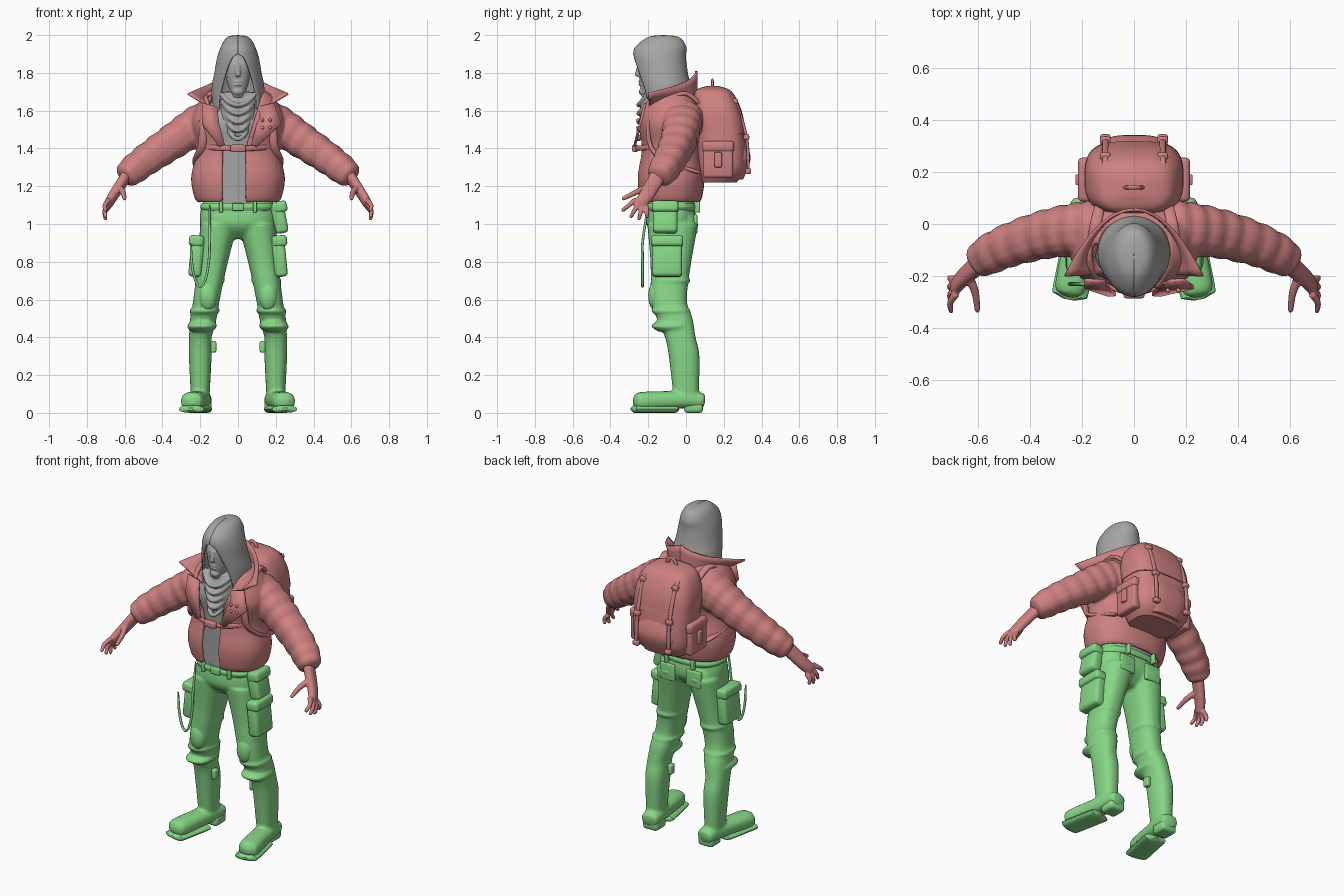
import bpy, bmesh
from math import sin, cos, pi, asin, radians
from mathutils import Vector, Matrix

default_cube = bpy.data.objects.get("Cube")
if default_cube:
    bpy.data.objects.remove(default_cube, do_unlink=True)


def material(name, red, green, blue):
    mat = bpy.data.materials.new(name)
    mat.use_nodes = True
    mat.diffuse_color = (red, green, blue, 1)
    mat.node_tree.nodes["Principled BSDF"].inputs["Base Color"].default_value = mat.diffuse_color
    return mat


RED = material("dusty red", .62, .22, .22)
GREEN = material("light green", .24, .68, .24)
GREY = material("mid grey", .38, .38, .38)
ALONG_X, ALONG_Y, ALONG_Z = Vector((1, 0, 0)), Vector((0, 1, 0)), Vector((0, 0, 1))
SIDES = (-1, 1)
HIP_Y = CHEST_Y = -.08


def spline(keys, steps):
    """Catmull-Rom interpolation of equally long tuples."""
    points = []
    last = len(keys) - 1
    for index in range(last):
        before, start, end, after = (keys[max(0, min(last, index + k))] for k in (-1, 0, 1, 2))
        for step in range(steps):
            t = step / steps
            points.append([q + t * (r - p) / 2 + t * t * (p - 2.5 * q + 2 * r - s / 2)
                           + t ** 3 * (s - p + 3 * (q - r)) / 2
                           for p, q, r, s in zip(before, start, end, after)])
    return points + [list(keys[last])]


def finish(name, bm, mat):
    bmesh.ops.recalc_face_normals(bm, faces=bm.faces)
    mesh = bpy.data.meshes.new(name)
    bm.to_mesh(mesh)
    bm.free()
    mesh.materials.append(mat)
    mesh.shade_smooth()
    mesh.set_sharp_from_angle(angle=radians(40))
    part = bpy.data.objects.new(name, mesh)
    bpy.context.collection.objects.link(part)
    return part


def skin(name, rings, mat, closed=True, thick=0):
    """Faces between successive rings of points, capped or given thickness."""
    bm = bmesh.new()
    rows = [[bm.verts.new(point) for point in ring] for ring in rings]
    count = len(rows[0])
    for lower, upper in zip(rows, rows[1:]):
        for i in range(count if closed else count - 1):
            j = (i + 1) % count
            bm.faces.new((lower[i], lower[j], upper[j], upper[i]))
    if closed:
        bm.faces.new(rows[0])
        bm.faces.new(rows[-1])
    part = finish(name, bm, mat)
    if thick:
        shell = part.modifiers.new("thickness", "SOLIDIFY")
        shell.thickness, shell.offset = thick, 0
    return part


def oval(angle, power):
    """Point on a unit superellipse, starting at the front."""
    def bend(value):
        return abs(value) ** (2 / power) * (1 if value > 0 else -1)
    return bend(sin(angle)), bend(cos(angle))


def stack(name, profile, mat, y=HIP_Y, depth=1.0, power=2.4, side=1, splay=None, opening=None, thick=0):
    """Level rings (height, radius, optional y); opening cuts the front between two x values."""
    rings, sides = [], 48
    for z, radius, *own_y in spline(profile, 6):
        middle = own_y[0] if own_y else y
        reach = depth(radius) if callable(depth) else depth * radius
        shift = splay(z) if splay else 0
        start, stop = 0, 2 * pi
        if opening:
            right, left = (min(1, abs(x) / radius) ** (power / 2) for x in opening(z))
            start, stop = asin(left), stop - asin(right)
        ring = [oval(start + (stop - start) * i / sides, power) for i in range(sides + bool(opening))]
        rings.append([(side * (shift + radius * u), middle - reach * v, z) for u, v in ring])
    return skin(name, rings, mat, not opening, thick)


def sweep(name, path, width, height, mat, side=1, up=ALONG_Z, taper=0.0, puffs=0):
    """Round-ended tube along a path; width lies square to the up direction."""
    points = [Vector(point) for point in spline(path, 10)]
    last, sides, rings = len(points) - 1, 16, []
    for i, centre in enumerate(points):
        t = i / last
        ahead = (points[min(last, i + 1)] - points[max(0, i - 1)]).normalized()
        across = ahead.cross(up).normalized()
        over = across.cross(ahead)
        scale = (1 - taper * t) * max(.1, 1 - abs(2 * t - 1) ** 12) ** .5
        scale *= 1 + .1 * abs(sin(pi * puffs * t))
        ring = []
        for k in range(sides):
            u, v = oval(2 * pi * k / sides, 2.4)
            point = centre + scale * (across * width * u + over * height * v)
            ring.append((side * point.x, point.y, point.z))
        rings.append(ring)
    return skin(name, rings, mat)


def bow(x, y, z, y_rise=0.0, z_rise=0.0):
    """Symmetrical curved path through its middle point."""
    return [(x * u, y + y_rise * u * u, z + z_rise * u * u) for u in (-1, -.5, 0, .5, 1)]


def box(name, place, size, mat, tilt=0.0):
    bm = bmesh.new()
    turn = Matrix.Rotation(tilt, 4, 'Y')
    bmesh.ops.create_cube(bm, size=1, matrix=Matrix.Translation(place) @ turn @ Matrix.Diagonal((*size, 1)))
    bmesh.ops.bevel(bm, geom=bm.edges[:], offset=min(size) * .3, segments=3, profile=.5, affect='EDGES')
    return finish(name, bm, mat)


def ball(name, place, size, mat):
    bm = bmesh.new()
    bmesh.ops.create_uvsphere(bm, u_segments=20, v_segments=12, radius=1,
                              matrix=Matrix.Translation(place) @ Matrix.Diagonal((*size, 1)))
    return finish(name, bm, mat)


def fuse(name, parts, mat, voxel):
    """Merge overlapping solids into one soft skin."""
    bpy.context.view_layer.update()
    depsgraph = bpy.context.evaluated_depsgraph_get()
    bm = bmesh.new()
    for part in parts:
        bm.from_object(part, depsgraph)
    merged = finish(name, bm, mat)
    for part in parts:
        bpy.data.objects.remove(part, do_unlink=True)
    remesh = merged.modifiers.new("merge", "REMESH")
    remesh.mode, remesh.voxel_size, remesh.use_smooth_shade = 'VOXEL', voxel, True
    merged.modifiers.new("soften", "SMOOTH").iterations = 3


def leg_splay(z):
    return .2 - max(0, z - .4) / 6


# Trousers and boots
trousers = [stack("pelvis", [(1.14, .18), (1, .2), (.92, .1)], GREEN, depth=.65)]
for side in SIDES:
    trousers += [
        stack("leg", [(1, .1, -.07), (.8, .08, HIP_Y), (.6, .07, -.09), (.5, .07, -.06), (.4, .06, -.03),
                      (.3, .06, -.01), (.1, .05, 0)], GREEN, depth=1.35, side=side, splay=leg_splay),
        sweep("foot", [(.19, .1, .06), (.2, 0, .07), (.25, -.28, .06)], .05, .04, GREEN, side, taper=-.3),
        ball("buttock", (side * .09, -.02, 1), (.09, .08, .09), GREEN)]
    for z in (.7, .54, .46):
        trousers.append(stack("cloth_fold", [(z - .03, .05), (z, .08), (z + .03, .05)], GREEN,
                              depth=1.3, side=side, splay=leg_splay))
fuse("trousers_and_boots", trousers, GREEN, .009)

# Belt, pads and pockets
stack("belt", [(1.07, .19), (1.09, .2), (1.11, .19)], GREEN, depth=.7)
box("belt_buckle", (0, -.22, 1.09), (.06, .02, .04), GREEN)
for side in SIDES:
    sweep("sole", [(.2, -.04, .02), (.25, -.29, .02)], .07, .02, GREEN, side)
    box("boot_heel", (side * .19, .04, .03), (.1, .1, .06), GREEN)
    ball("knee_pad", (side * .16, -.16, .62), (.05, .04, .08), GREEN)
    box("cargo_pocket", (side * .22, -.1, .82), (.07, .16, .2), GREEN, side * -.1)
    box("cargo_flap", (side * .22, -.1, .91), (.08, .17, .06), GREEN, side * -.1)
    box("seat_pocket", (side * .09, .05, 1), (.1, .02, .1), GREEN)
    box("shin_buckle", (side * .13, -.04, .35), (.03, .04, .06), GREEN)
    for y in (-.21, .06):
        box("belt_loop", (side * .09, y, 1.09), (.02, .03, .06), GREEN)
box("hip_pouch", (.22, -.11, 1.03), (.07, .13, .16), GREEN, -.2)
box("hip_pouch_flap", (.22, -.11, 1.09), (.08, .14, .06), GREEN, -.2)
cord_loop = [(-.2 + .05 * cos(pi * i / 6), -.23, .9 - .23 * sin(pi * i / 6)) for i in range(7)]
sweep("hanging_cord", [(-.15, -.2, 1.1)] + cord_loop, .007, .007, GREEN, up=ALONG_Y)

# Shirt and scarf
stack("shirt", [(1.1, .17), (1.4, .18), (1.55, .2), (1.7, .1)], GREY, depth=.72)
scarf = [stack("wrap", [(1.4, .05), (1.55, .1), (1.7, .08)], GREY, y=-.15, depth=.9)]
for i in range(5):
    scarf.append(sweep("scarf_fold", bow(.1 - .01 * i, -.25, 1.63 - .045 * i, .06, .07), .014, .012, GREY))
fuse("scarf", scarf, GREY, .007)

# Face and hood
face = [stack("skull", [(1.67, .03, -.2), (1.76, .06, -.18), (1.85, .07, -.17), (1.93, .03, -.16)],
              GREY, depth=1.1),
        sweep("nose", [(0, -.24, 1.85), (0, -.26, 1.78)], .014, .014, GREY, up=ALONG_Y),
        sweep("brow", bow(.055, -.246, 1.84, .03), .008, .008, GREY),
        ball("chin", (0, -.23, 1.7), (.03, .02, .02), GREY)]
for z in (1.738, 1.754):
    face.append(ball("lip", (0, -.24, z), (.024, .012, .007), GREY))
for side in SIDES:
    face.append(ball("cheek", (side * .035, -.215, 1.79), (.025, .02, .02), GREY))
fuse("face", face, GREY, .004)


def hood_opening(z):
    half = min(.1, .2 * max(0, 1.9 - z) ** .5)
    return -half, half


stack("hood", [(1.995, .001, -.12), (1.98, .06, -.12), (1.9, .1, -.14), (1.8, .12, -.13), (1.7, .135, -.11),
               (1.5, .12, -.1)], GREY, depth=lambda radius: min(1.5 * radius, .135), power=2,
      opening=hood_opening, thick=.01)


def coat_opening(z):
    half = .06 + .3 * max(0, z - 1.4)
    return -half - .02, half - .02


# Quilted jacket
jacket = [stack("body", [(1.12, .2), (1.15, .22), (1.25, .235), (1.4, .205), (1.54, .235), (1.65, .19), (1.7, .13)],
                RED, y=CHEST_Y, depth=.7, opening=coat_opening, thick=.026)]
for side in SIDES:
    jacket.append(sweep("sleeve", [(.12, -.02, 1.55), (.2, -.02, 1.53), (.34, -.04, 1.44), (.5, -.09, 1.33),
                                   (.61, -.15, 1.24)], .11, .11, RED, side, taper=.4, puffs=9))
fuse("jacket", jacket, RED, .009)

# Hands
for side in SIDES:
    hand = [sweep("palm", [(.58, -.14, 1.27), (.66, -.21, 1.15), (.69, -.25, 1.1)], .045, .03, RED, side,
                  up=ALONG_X, taper=.3),
            sweep("thumb", [(.64, -.19, 1.2), (.61, -.26, 1.17), (.6, -.34, 1.13)], .02, .02, RED, side,
                  up=ALONG_X, taper=.5)]
    for i in range(4):
        root = Vector((.68, -.265 + .018 * i, 1.13 - .012 * i))
        tip = Vector((.7, -.34 + .045 * i, 1.02 + .012 * (i - 2) ** 2))
        knuckle = (root + tip) / 2 + ALONG_X * .015
        hand.append(sweep("finger", [root, knuckle, tip], .015, .015, RED, side, up=ALONG_X, taper=.4))
    fuse("left_hand" if side > 0 else "right_hand", hand, RED, .005)

# Flared collar and lapels
for side in SIDES:
    collar = []
    for i in range(17):
        t = i / 16
        neck = Vector((side * .14 * sin(2.5 * t), CHEST_Y + .135 * cos(2.5 * t), 1.65 - .07 * t))
        edge = Vector((side * .265 * t, .055 - .255 * t * t, 1.81 - .12 * t))
        collar.append([neck.lerp(edge, k / 4) for k in range(5)])
    skin("collar", collar, RED, False, .012)
    wide = .23 if side > 0 else .19
    lapel = zip([(.11, 1.62), (.1, 1.53), (.07, 1.42)], [(.19, 1.64), (wide, 1.53), (.1, 1.41)])
    skin("lapel", [[(side * x, -.25 - (1.5 - z) / 4, z) for x, z in row] for row in lapel], RED, False, .014)
for x in (.13, .17):
    for z in (1.51, 1.55):
        ball("lapel_stud", (x, -.255, z), (.009, .009, .009), RED)

# Harness
sweep("chest_strap", bow(.2, -.265, 1.4, .11, .01), .008, .014, RED)
box("chest_buckle", (0, -.27, 1.4), (.08, .03, .04), RED)
for side in SIDES:
    sweep("shoulder_strap", [(.13, .08, 1.63), (.15, -.02, 1.69), (.18, -.18, 1.58), (.19, -.19, 1.42),
                             (.22, -.1, 1.33), (.19, .08, 1.27)], .012, .022, RED, side, up=ALONG_X)

# Backpack
stack("backpack", [(1.22, .14, .17), (1.3, .185, .19), (1.5, .185, .18), (1.6, .175, .16), (1.7, .13, .14)],
      RED, depth=.7, power=3)
stack("backpack_lid", [(1.48, .19, .185), (1.6, .185, .165), (1.7, .14, .145), (1.73, .05, .14)],
      RED, depth=.7, power=3)
stack("backpack_pocket", [(1.235, .1, .24), (1.35, .14, .255), (1.47, .1, .24)], RED, depth=.62, power=3)
sweep("backpack_handle", bow(.04, .14, 1.76, 0, -.05), .01, .007, RED, up=ALONG_Y)
for side in SIDES:
    box("side_pocket", (side * .185, .17, 1.33), (.05, .16, .17), RED)
    box("side_flap", (side * .185, .17, 1.41), (.06, .17, .06), RED)
    box("side_buckle", (side * .215, .17, 1.34), (.02, .04, .08), RED)
    closure = [(.11, .2, 1.7), (.11, .26, 1.65), (.11, .32, 1.46), (.11, .33, 1.28)]
    sweep("closure_strap", closure, .008, .012, RED, side, up=ALONG_X)
    for x, y, z in closure[1:]:
        box("closure_buckle", (side * x, y, z), (.04, .03, .03), RED)
